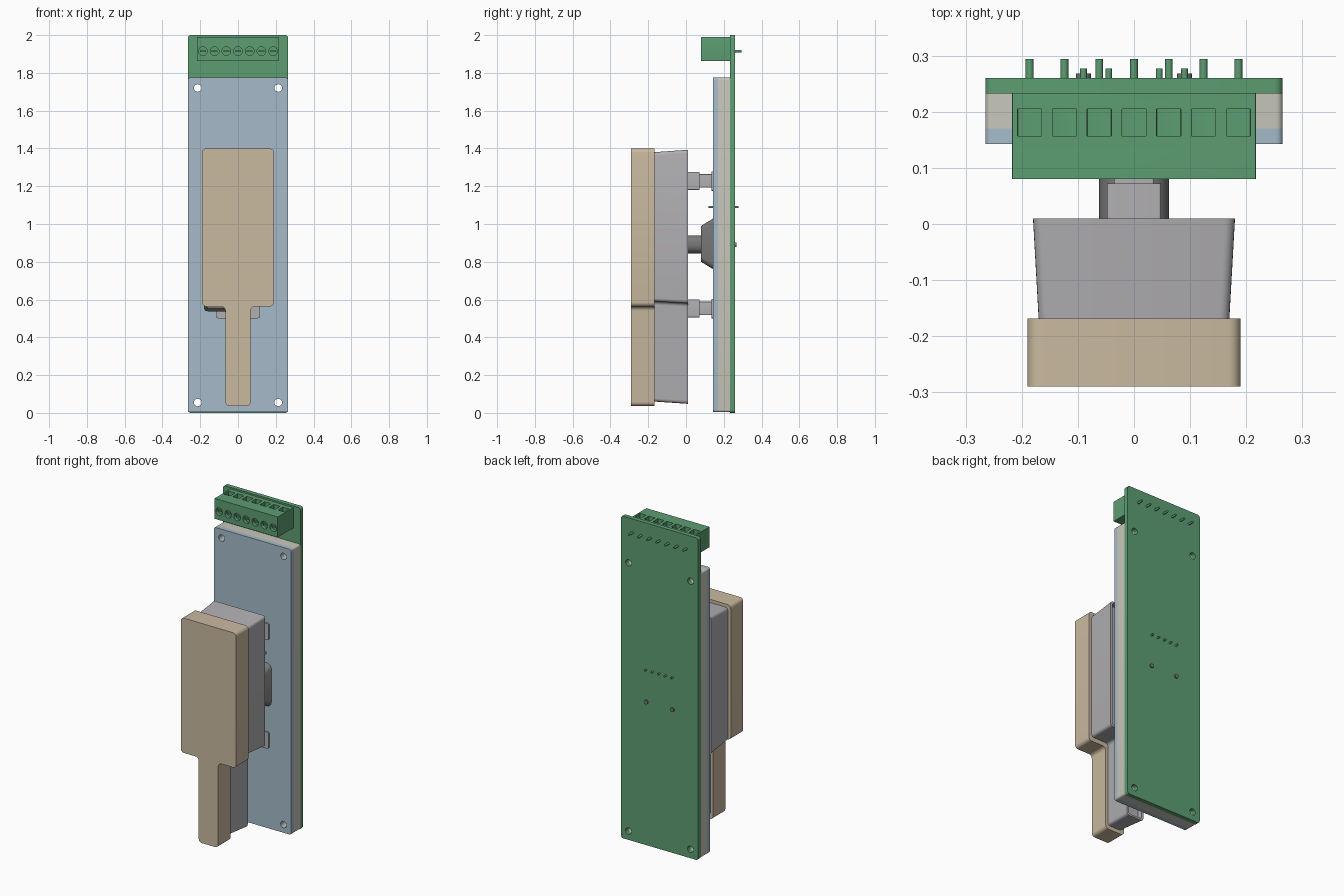
import bpy, bmesh, math
from mathutils import Vector

cube = bpy.data.objects.get("Cube")
if cube:
    bpy.data.objects.remove(cube, do_unlink=True)


def material(name, r, g, b):
    m = bpy.data.materials.new(name)
    m.use_nodes = True
    m.diffuse_color = (r, g, b, 1)
    m.node_tree.nodes["Principled BSDF"].inputs["Base Color"].default_value = (r, g, b, 1)
    return m


GREEN = material("board green", 0.11, 0.34, 0.17)
BLUE = material("panel blue", 0.38, 0.50, 0.59)
CREAM = material("spacer cream", 0.58, 0.57, 0.50)
TAN = material("handset tan", 0.59, 0.49, 0.35)
GREY = material("body grey", 0.44, 0.43, 0.45)
DARK = material("hook grey", 0.19, 0.19, 0.19)


def rounded(corners, radius, steps=5):
    """Round the corners of an (x, z) outline."""
    pts = [Vector(c) for c in corners]
    out = []
    for i, p in enumerate(pts):
        a = (pts[i - 1] - p).normalized()
        b = (pts[(i + 1) % len(pts)] - p).normalized()
        centre = p + (a + b) * radius
        for k in range(steps + 1):
            t = k / steps * math.pi / 2
            out.append(centre - b * radius * math.cos(t) - a * radius * math.sin(t))
    return out


def rect(w, z0, z1, radius=0.01, cx=0):
    return rounded([(cx - w, z0), (cx + w, z0), (cx + w, z1), (cx - w, z1)], radius)


def circle(x, z, r, n=20):
    return [Vector((x + r * math.cos(i * math.tau / n), z + r * math.sin(i * math.tau / n)))
            for i in range(n)]


def add_loft(bm, sections):
    """Join (y, outline) sections into a closed solid."""
    rings = [[bm.verts.new((p.x, y, p.y)) for p in outline] for y, outline in sections]
    n = len(rings[0])
    for a, b in zip(rings, rings[1:]):
        for i in range(n):
            j = (i + 1) % n
            bm.faces.new((a[i], a[j], b[j], b[i]))
    bm.faces.new(rings[0])
    bm.faces.new(rings[-1])


def part(name, mat, *solids):
    bm = bmesh.new()
    for s in solids:
        add_loft(bm, s)
    bmesh.ops.recalc_face_normals(bm, faces=bm.faces)
    mesh = bpy.data.meshes.new(name)
    bm.to_mesh(mesh)
    bm.free()
    mesh.materials.append(mat)
    obj = bpy.data.objects.new(name, mesh)
    bpy.context.collection.objects.link(obj)
    return obj


def select(obj):
    bpy.ops.object.select_all(action="DESELECT")
    obj.select_set(True)
    bpy.context.view_layer.objects.active = obj


def smooth(obj):
    select(obj)
    bpy.ops.object.shade_smooth_by_angle(angle=math.radians(35))


def prism(y0, y1, outline):
    return [(y0, outline), (y1, outline)]


def cut(obj, *solids):
    cutter = part("cutter", obj.data.materials[0], *solids)
    cutter.hide_render = True
    mod = obj.modifiers.new("cut", "BOOLEAN")
    mod.operation = "DIFFERENCE"
    mod.solver = "EXACT"
    mod.object = cutter
    select(obj)
    bpy.ops.object.modifier_apply(modifier=mod.name)
    bpy.data.objects.remove(cutter, do_unlink=True)


# Board, spacer and front panel with four screw holes through all
holes = [prism(0, 0.4, circle(s * 0.213, z, 0.02)) for s in (-1, 1) for z in (0.055, 1.72)]
board = part("circuit_board", GREEN, prism(0.233, 0.26, rect(0.265, 0, 2, 0.015)))
spacer = part("spacer", CREAM, prism(0.17, 0.233, rect(0.265, 0.004, 1.775, 0.012)))
panel = part("front_panel", BLUE, prism(0.143, 0.17, rect(0.265, 0.004, 1.775, 0.012)))
for obj in (board, spacer, panel):
    cut(obj, *holes)
    smooth(obj)

# Terminal block with screw wells in front and wire wells on top
columns = [i * 0.062 for i in range(-3, 4)]
block = part("terminal_block", GREEN, prism(0.08, 0.233, rect(0.217, 1.863, 1.99, 0.001)))
cut(block, *[prism(0.157, 0.205, rect(0.0215, 1.955, 2.05, 0.001, x)) for x in columns])
cut(block, *[prism(0.05, 0.1, circle(x, 1.915, 0.023)) for x in columns])
smooth(block)
screws = part("terminal_screws", GREEN,
              *[prism(0.09, 0.101, rect(0.016, 1.911, 1.919, 0.001, x)) for x in columns])

# Pins that come through the board
smooth(part("terminal_pins", GREEN, *[prism(0.23, 0.294, circle(x, 1.915, 0.007, 12)) for x in columns]))
smooth(part("signal_pins", GREEN,
            *[prism(0.12, 0.277, circle(i * 0.045, 1.09, 0.006, 12)) for i in range(-2, 3)]))
smooth(part("hook_leads", DARK, *[prism(0.24, 0.268, circle(s * 0.09, 0.89, 0.013, 16)) for s in (-1, 1)]))

# Hook switch: flared base and rounded plunger
smooth(part("hook_base", DARK, [(0.08, rect(0.1, 0.80, 0.99, 0.03)), (0.145, rect(0.13, 0.76, 1.03, 0.03))]))
smooth(part("hook_plunger", DARK, prism(-0.02, 0.085, rect(0.062, 0.845, 0.94, 0.04))))

# Two mounting posts with flanges
for name, z in (("lower", 0.553), ("upper", 1.228)):
    smooth(part(name + "_post", GREY,
                prism(-0.02, 0.072, rect(0.048, z - 0.048, z + 0.048, 0.004)),
                prism(0.072, 0.145, rect(0.036, z - 0.036, z + 0.036, 0.004)),
                prism(0.134, 0.144, rect(0.115, z - 0.052, z + 0.05, 0.008))))


def paddle(w, top, left, right, stem, bottom, radius):
    """Outline of a wide head on a narrow stem."""
    return rounded([(-stem, bottom), (stem, bottom), (stem, right), (w, right),
                    (w, top), (-w, top), (-w, left), (-stem, left)], radius)


# Handset cover and tapered, hollow-backed grey body
smooth(part("handset_cover", TAN,
            prism(-0.29, -0.168, paddle(0.19, 1.4, 0.563, 0.563, 0.067, 0.036, 0.022))))
smooth(part("handset_body", GREY, [
    (-0.168, paddle(0.17, 1.38, 0.555, 0.59, 0.05, 0.06, 0.018)),
    (0.01, paddle(0.18, 1.393, 0.538, 0.58, 0.06, 0.048, 0.018)),
    (0.01, paddle(0.168, 1.381, 0.55, 0.592, 0.048, 0.06, 0.012)),
    (-0.02, paddle(0.168, 1.381, 0.55, 0.592, 0.048, 0.06, 0.012))]))
